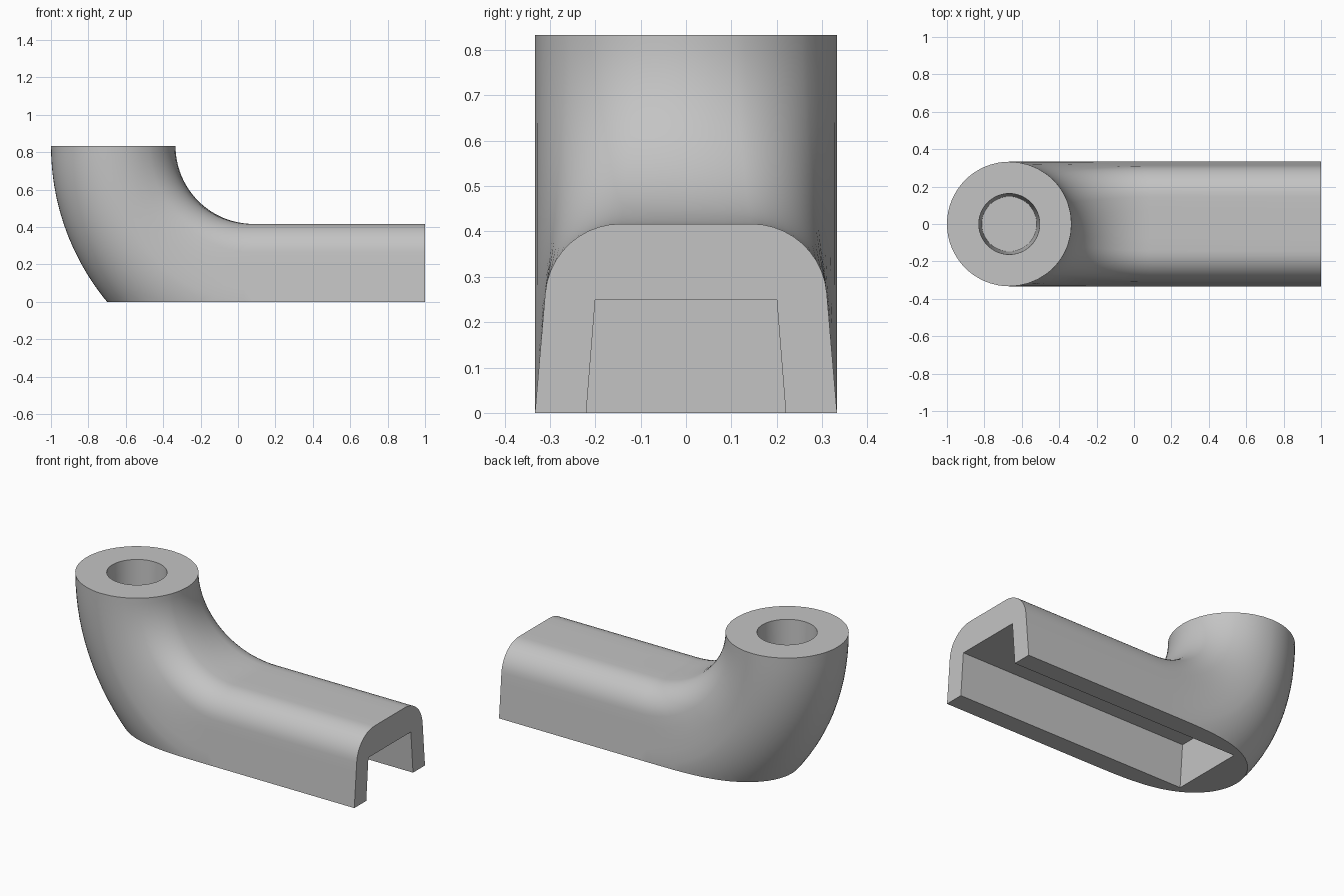
import bpy
import bmesh
from math import sin, cos, pi, radians, sqrt, hypot

cube = bpy.data.objects.get("Cube")
if cube:
    bpy.data.objects.remove(cube)

# Main dimensions
R = 0.333              # half width and neck radius
H = 0.417              # height of the straight arm
TOP = 0.833            # height of the neck
BEND_X = 0.083         # bend centre, level with the top
NECK_X = -0.667
N = 16                 # steps in each outer quarter


def material(name, value):
    m = bpy.data.materials.new(name)
    m.use_nodes = True
    colour = (value, value, value, 1)
    m.diffuse_color = colour
    m.node_tree.nodes["Principled BSDF"].inputs["Base Color"].default_value = colour
    return m


grey = material("plain grey", 0.55)


def make_object(name, bm):
    bmesh.ops.recalc_face_normals(bm, faces=bm.faces)
    mesh = bpy.data.meshes.new(name)
    bm.to_mesh(mesh)
    bm.free()
    mesh.materials.append(grey)
    obj = bpy.data.objects.new(name, mesh)
    bpy.context.collection.objects.link(obj)
    return obj


def loft(name, rings):
    bm = bmesh.new()
    loops = [[bm.verts.new(p) for p in ring] for ring in rings]
    for a, b in zip(loops, loops[1:]):
        for i in range(len(a)):
            j = (i + 1) % len(a)
            bm.faces.new((a[i], a[j], b[j], b[i]))
    bm.faces.new(loops[0])
    bm.faces.new(loops[-1])
    return bm


# Half of the arm profile: flat top, rounded shoulder, drafted side
fillet = 0.167
cx, cz = 0.144, H - fillet
arm = [(0, H), (cx / 2, H)]
arm += [(cx + fillet * sin(a), cz + fillet * cos(a))
        for a in (radians(85) * i / 10 for i in range(11))]
ex, ez = arm[-1]
arm += [(ex + (R - ex) * k, ez * (1 - k)) for k in (0.25, 0.5, 0.75, 1)]
lengths = [0]
for p, q in zip(arm, arm[1:]):
    lengths.append(lengths[-1] + hypot(q[0] - p[0], q[1] - p[1]))


def section(t):
    """Outline of (width, distance from bend centre) at bend angle t."""
    f = t / (pi / 2)
    f = f * f * (3 - 2 * f)
    d = 0.224
    outer = -d * cos(t) + sqrt((d * cos(t)) ** 2 + 1.658)
    middle = 0.75 + (TOP - 0.75) * f
    half = []
    for (u, z), length in zip(arm, lengths):
        a = pi / 2 * length / lengths[-1]
        circle_u, circle_v = R * sin(a), 0.75 - R * cos(a)
        half.append((circle_u * (1 - f) + u * f,
                     circle_v * (1 - f) + (TOP - z) * f))
    for i in range(1, N + 1):
        a = pi / 2 * i / N
        half.append((R * cos(a), middle + (outer - middle) * sin(a)))
    half[-1] = (0, outer)
    return half + [(-u, v) for u, v in half[-2:0:-1]]


# Body: round neck sweeping into the arm, trimmed flat underneath
rings = []
for i in range(25):
    t = pi / 2 * i / 24
    rings.append([(BEND_X - v * cos(t), u, TOP - v * sin(t)) for u, v in section(t)])
rings.append([(1, u, TOP - v) for u, v in section(pi / 2)])
bm = loft("body", rings)
bmesh.ops.bisect_plane(bm, geom=bm.verts[:] + bm.edges[:] + bm.faces[:],
                       plane_co=(0, 0, 0), plane_no=(0, 0, 1), clear_inner=True)
bmesh.ops.holes_fill(bm, edges=[e for e in bm.edges if e.is_boundary], sides=0)
body = make_object("elbow_channel_body", bm)

# Slot cutter: drafted channel open at the arm end
slope = 0.02 / 0.25
low, high = -0.1, 0.25
wide, narrow = 0.2 + slope * (high - low), 0.2
channel = [(-wide, low), (wide, low), (narrow, high), (-narrow, high)]
slot = make_object("slot_cutter", loft("slot", [
    [(x, y, z) for y, z in channel] for x in (-0.5, 1.2)]))

# Hole cutter: slightly tapered blind bore in the neck
hole_rings = []
for z, r in ((TOP - H, 0.147), (TOP, 0.163), (TOP + 0.1, 0.167)):
    hole_rings.append([(NECK_X + r * cos(2 * pi * i / 48), r * sin(2 * pi * i / 48), z)
                       for i in range(48)])
hole = make_object("bore_cutter", loft("bore", hole_rings))

# Cut both openings, then drop the cutters
bpy.ops.object.select_all(action='DESELECT')
bpy.context.view_layer.objects.active = body
body.select_set(True)
for cutter in (slot, hole):
    cutter.hide_render = True
    mod = body.modifiers.new("cut", 'BOOLEAN')
    mod.operation = 'DIFFERENCE'
    mod.solver = 'EXACT'
    mod.object = cutter
    bpy.ops.object.modifier_apply(modifier=mod.name)
    bpy.data.objects.remove(cutter)
bpy.ops.object.shade_smooth_by_angle(angle=radians(30))
